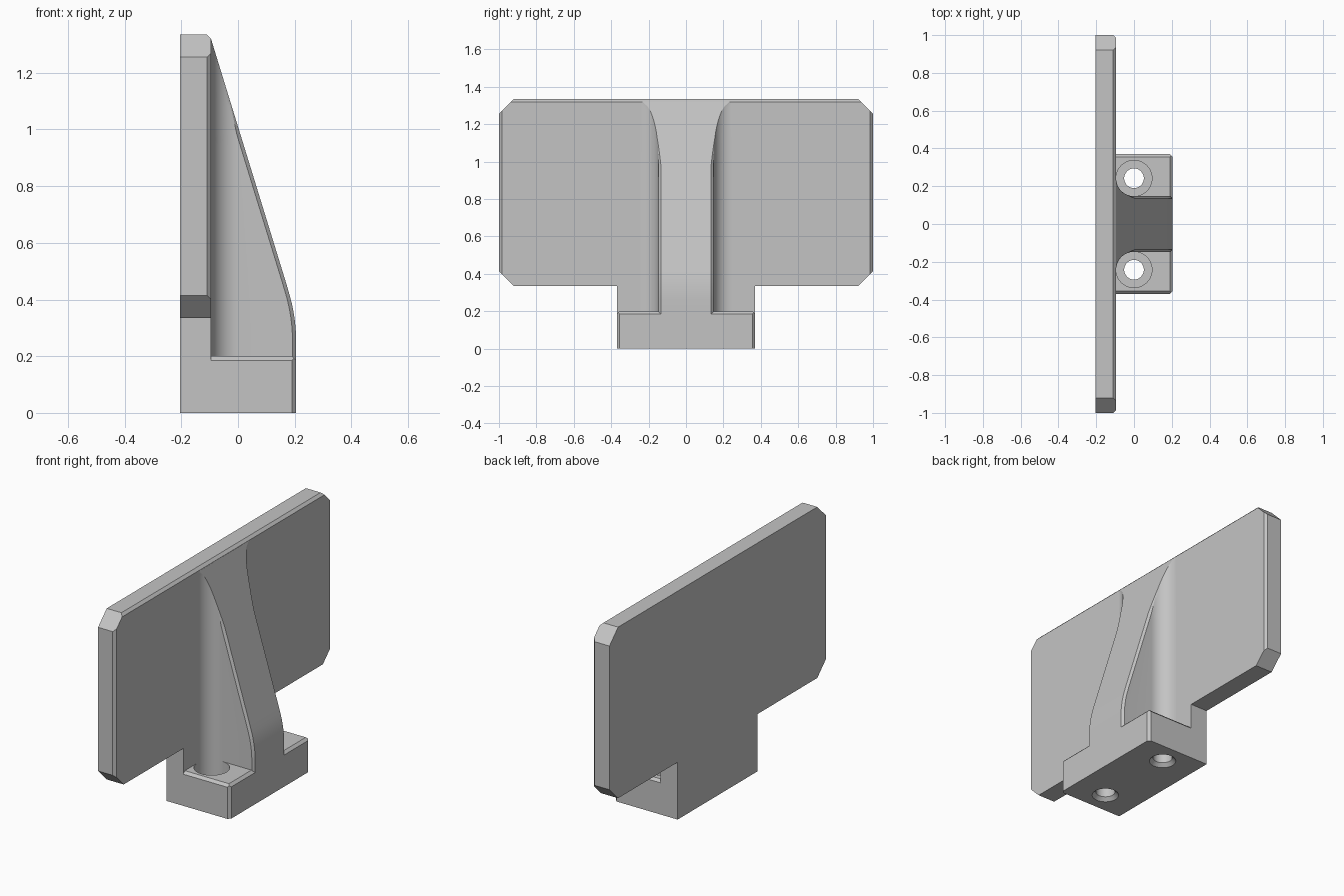
import bpy, bmesh, math
from mathutils import Vector

if "Cube" in bpy.data.objects:
    bpy.data.objects.remove(bpy.data.objects["Cube"])

grey = bpy.data.materials.new("plain grey")
grey.use_nodes = True
grey.diffuse_color = (0.55, 0.55, 0.55, 1)
grey.node_tree.nodes["Principled BSDF"].inputs["Base Color"].default_value = grey.diffuse_color

BACK, FACE, FRONT = -0.205, -0.095, 0.205   # rear of plate, face of plate, front of base
BASE_W, BASE_H = 0.37, 0.2
PLATE_LOW, PLATE_TOP, CORNER = 0.335, 1.335, 0.08
BEVEL = 0.015
HOLE_Y, BORE_R = 0.242, 0.095


def finish(bm, name):
    bmesh.ops.remove_doubles(bm, verts=bm.verts, dist=1e-5)
    bmesh.ops.recalc_face_normals(bm, faces=bm.faces)
    mesh = bpy.data.meshes.new(name)
    bm.to_mesh(mesh)
    bm.free()
    mesh.materials.append(grey)
    obj = bpy.data.objects.new(name, mesh)
    bpy.context.collection.objects.link(obj)
    return obj


def select(obj):
    bpy.ops.object.select_all(action="DESELECT")
    obj.select_set(True)
    bpy.context.view_layer.objects.active = obj


def prism(outline, depth):
    bm = bmesh.new()
    face = bm.faces.new([bm.verts.new(p) for p in outline])
    new = bmesh.ops.extrude_face_region(bm, geom=[face])["geom"]
    bmesh.ops.translate(bm, vec=depth, verts=[v for v in new if isinstance(v, bmesh.types.BMVert)])
    return bm


def chamfer(bm, corner, normal, size=BEVEL):
    """Slice off the edge running through corner, at 45 degrees."""
    n = Vector(normal).normalized()
    cut = bmesh.ops.bisect_plane(
        bm, geom=bm.verts[:] + bm.edges[:] + bm.faces[:], dist=1e-6,
        plane_co=Vector(corner) - n * size / math.sqrt(2), plane_no=n, clear_outer=True)
    edges = [e for e in cut["geom_cut"] if isinstance(e, bmesh.types.BMEdge)]
    bmesh.ops.edgeloop_fill(bm, edges=edges)


# Back plate with clipped corners and a narrower neck
half = [(BASE_W, 0), (BASE_W, PLATE_LOW), (1 - CORNER, PLATE_LOW), (1, PLATE_LOW + CORNER),
        (1, PLATE_TOP - CORNER), (1 - CORNER, PLATE_TOP)]
outline = half + [(-y, z) for y, z in reversed(half)]
bm = prism([(BACK, y, z) for y, z in outline], (FACE - BACK, 0, 0))
chamfer(bm, (FACE, 0, PLATE_TOP), (1, 0, 1))
for s in (-1, 1):
    chamfer(bm, (FACE, s, 0), (1, s, 0))
finish(bm, "back_plate")

# Foot block with chamfered front and top edges
x0 = FACE - 0.005
bm = prism([(x0, -BASE_W, 0), (FRONT, -BASE_W, 0), (FRONT, BASE_W, 0), (x0, BASE_W, 0)],
           (0, 0, BASE_H))
chamfer(bm, (FRONT, 0, BASE_H), (1, 0, 1))
for s in (-1, 1):
    chamfer(bm, (0, s * BASE_W, BASE_H), (0, s, 1))
    chamfer(bm, (FRONT, s * BASE_W, 0), (1, s, 0))
foot = finish(bm, "foot_block")

# Counterbored screw holes, lathed as cutters
bore = [(0, -0.02), (0.092, -0.02), (0.052, 0.02), (0.052, 0.08),
        (BORE_R, 0.08), (BORE_R, 0.3), (0, 0.3)]
for s in (-1, 1):
    bm = bmesh.new()
    verts = [bm.verts.new((r, s * HOLE_Y, z)) for r, z in bore]
    edges = [bm.edges.new(pair) for pair in zip(verts, verts[1:])]
    bmesh.ops.spin(bm, geom=verts + edges, cent=(0, s * HOLE_Y, 0), axis=(0, 0, 1),
                   angle=math.tau, steps=48, use_duplicate=False)
    cutter = finish(bm, "hole_cutter")
    cutter.hide_render = True
    mod = foot.modifiers.new("screw_hole", "BOOLEAN")
    mod.operation, mod.solver, mod.object = "DIFFERENCE", "EXACT", cutter
    select(foot)
    bpy.ops.object.modifier_apply(modifier=mod.name)
    bpy.data.objects.remove(cutter)
bpy.ops.object.shade_smooth_by_angle(angle=math.radians(25))


# Sloping rib, flared into the plate by the bore clearance
def rib_front(z):
    if z > 0.43:
        return (1.01 - z) / 3.25
    return FRONT - 0.027 * (max(0, z - 0.255) / 0.175) ** 2


def rib_section(z):
    front = max(rib_front(z), FACE + 0.0005)
    bevel = BEVEL * 0.85 * min(1, max(0, (1.12 - z) / 0.14))
    edge = front - bevel
    sweep = math.acos(max(-1, min(1, -min(edge, 0) / BORE_R)))
    side = []
    for i in range(13):
        a = sweep * i / 12
        side.append((-BORE_R * math.cos(a), HOLE_Y - BORE_R * math.sin(a)))
    width = side[-1][1]
    side = [(FACE - 0.01, HOLE_Y)] + side + [(edge, width), (front, width - bevel)]
    return [(x, y, z) for x, y in side] + [(x, -y, z) for x, y in reversed(side)]


low, bend, top = BASE_H - BEVEL, 0.43, 1.318
levels = [low, 0.255] + [0.255 + (bend - 0.255) * i / 8 for i in range(1, 9)]
levels += [bend + (top - bend) * i / 40 for i in range(1, 41)]
bm = bmesh.new()
rings = [[bm.verts.new(p) for p in rib_section(z)] for z in levels]
for a, b in zip(rings, rings[1:]):
    for i in range(len(a)):
        j = (i + 1) % len(a)
        bm.faces.new((a[i], a[j], b[j], b[i]))
bm.faces.new(rings[0])
bm.faces.new(rings[-1])
select(finish(bm, "support_rib"))
bpy.ops.object.shade_smooth_by_angle(angle=math.radians(25))
